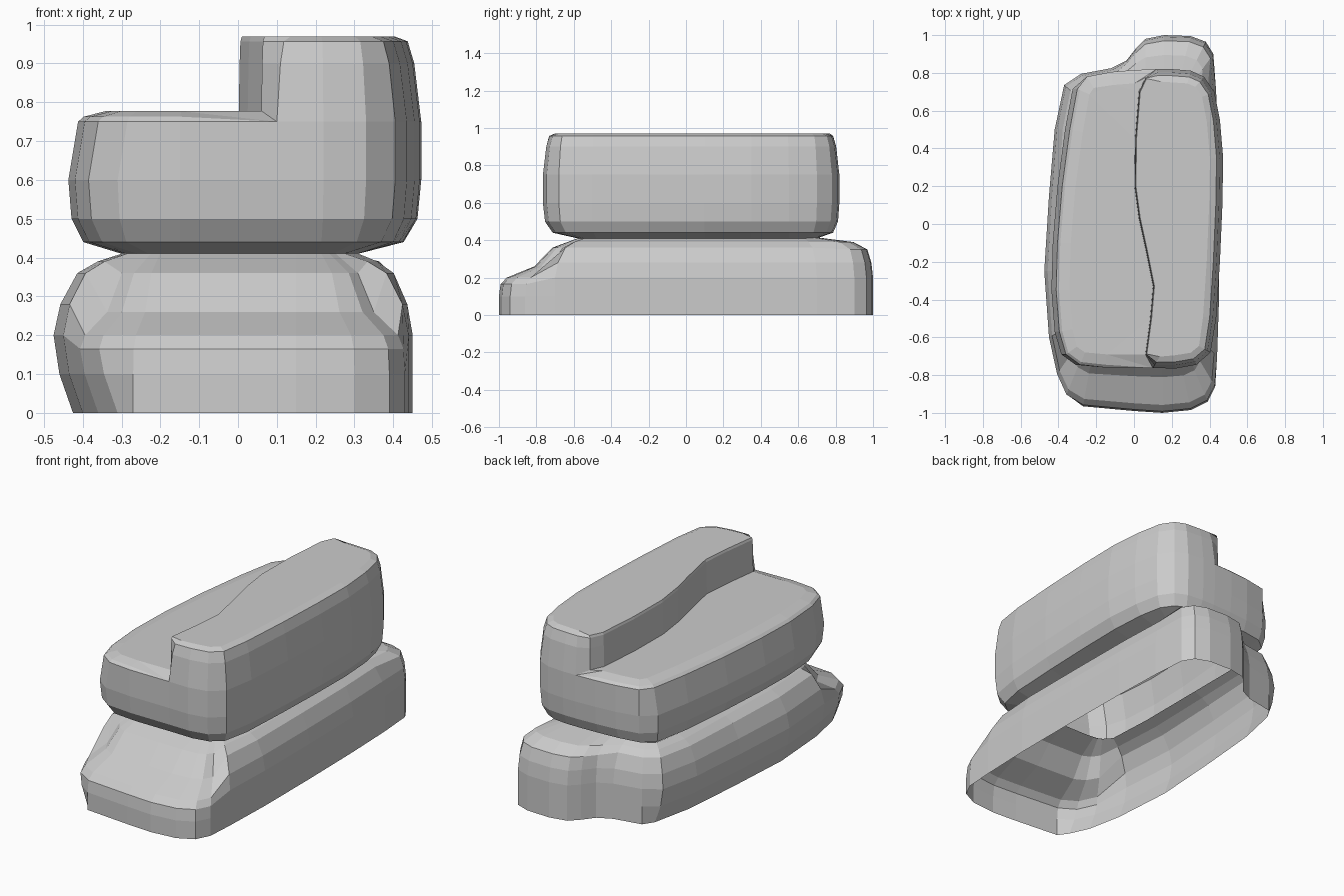
import bpy, bmesh
from mathutils import Vector

if "Cube" in bpy.data.objects:
    bpy.data.objects.remove(bpy.data.objects["Cube"])


def neck(p):
    """Nearest point on the rounded rectangle where the two parts meet."""
    c = Vector((min(max(p.x, -0.18), 0.19), min(max(p.y, -0.46), 0.58)))
    return c + (p - c).normalized() * 0.12


def bridge(bm, a, b):
    """Join two closed rings; rings may share vertices."""
    n = len(a)
    for i in range(n):
        j = (i + 1) % n
        vs = list(dict.fromkeys((a[i], a[j], b[j], b[i])))
        if len(vs) > 2 and not bm.faces.get(vs):
            bm.faces.new(vs)


def inset_ring(bm, loop, base, weights, d, z):
    """Inward copy of a counter-clockwise loop; weight 0 keeps the vertex."""
    out, n = [], len(loop)
    for i, w in enumerate(weights):
        if w == 0:
            out.append(base[i])
            continue
        p = loop[i]
        e1 = (p - loop[i - 1]).normalized()
        e2 = (loop[(i + 1) % n] - p).normalized()
        t = (e1 + e2).normalized()
        q = p + Vector((-t.y, t.x)) * d * w
        out.append(bm.verts.new((q.x, q.y, z)))
    return out


def finish(bm, name):
    bmesh.ops.recalc_face_normals(bm, faces=bm.faces[:])
    me = bpy.data.meshes.new(name)
    bm.to_mesh(me)
    bm.free()
    ob = bpy.data.objects.new(name, me)
    bpy.context.collection.objects.link(ob)
    return ob


# Lower body: open shell with a front ledge and a lobe at the back
P = [Vector(p) for p in (
    (-.27, -.965), (0, -.99), (.15, -1), (.3, -.985), (.39, -.94), (.43, -.86),
    (.44, -.7), (.45, -.4), (.45, 0), (.445, .4), (.435, .7), (.42, .9),
    (.38, .965), (.3, .995), (.16, 1), (.06, .98), (.01, .93), (-.04, .865),
    (-.12, .825), (-.28, .795), (-.37, .735), (-.42, .5), (-.45, .15),
    (-.475, -.25), (-.45, -.6), (-.41, -.8), (-.36, -.91))]
SIDE = ((0, 0), (.1, 0), (.2, 0), (.28, .1), (.36, .35), (.39, .65), (.41, 1))
FRONT = ((0, 0), (.1, 0), (.165, .02), (.2, .1), (.26, .45), (.36, .68), (.41, 1))
BACK = ((0, 0), (.1, 0), (.2, 0), (.28, .03), (.35, .1), (.39, .35), (.415, 1))
bm = bmesh.new()
prev = None
for k in range(7):
    ring = []
    for p in P:
        z, t = (FRONT if p.y < -.75 else BACK if p.y > .84 else SIDE)[k]
        q = p.lerp(neck(p), t)
        if p.x < -.3:                       # left side tapers in at the foot
            q.x += (.05, .015, 0, 0, 0, 0, 0)[k]
        ring.append(bm.verts.new((q.x, q.y, z)))
    if prev:
        bridge(bm, prev, ring)
    prev = ring
finish(bm, "lower_body")

# Upper body: outline from the front split, round the right, to the back split
RIGHT = [Vector(p) for p in (
    (.1, -.762), (.22, -.765), (.33, -.745), (.405, -.68), (.435, -.5),
    (.455, -.2), (.468, .1), (.472, .35), (.455, .55), (.425, .7),
    (.37, .78), (.3, .812), (.2, .82), (.12, .82))]
LEFT = [Vector(p) for p in (
    (0, .815), (-.12, .805), (-.25, .78), (-.325, .715), (-.365, .5),
    (-.405, .2), (-.43, -.1), (-.437, -.35), (-.42, -.57), (-.385, -.69),
    (-.31, -.745), (-.15, -.76))]
STEP = [Vector(p) for p in (
    (.06, .775), (.025, .7), (.005, .45), (.002, .2), (.025, .03), (.06, -.13),
    (.1, -.33), (.085, -.5), (.06, -.69))]
U = RIGHT + LEFT
bm = bmesh.new()
prev = None
for z, t, side in ((.41, 1, 0), (.44, .28, 0), (.5, .06, 0), (.6, 0, 0), (.75, 0, .025)):
    ring = []
    for p in U:
        q = p.lerp(neck(p), t)
        if p.x < -.3:
            q.x += side
        ring.append(bm.verts.new((q.x, q.y, z)))
    if prev:
        bridge(bm, prev, ring)
    prev = ring
nr, ns = len(RIGHT), len(STEP)
step = [bm.verts.new((p.x, p.y, .778)) for p in STEP]

# Raised right half
base = prev[:nr] + step
loop = RIGHT + STEP
w = [1] * nr + [.12] * ns
last = base
for d, z in ((.018, .9), (.035, .957), (.07, .97)):
    ring = inset_ring(bm, loop, base, w, d, z)
    bridge(bm, last, ring)
    last = ring
bm.faces.new(last)

# Low left half, rounded only along its outer edge
base = prev[nr - 1:] + [prev[0]] + step[::-1]
loop = [v.co.to_2d() for v in base]
w = [0] + [1] * len(LEFT) + [0] * (ns + 1)
last = base
for d, z in ((.015, .763), (.07, .777)):
    ring = inset_ring(bm, loop, base, w, d, z)
    bridge(bm, last, ring)
    last = ring
bmesh.ops.triangulate(bm, faces=[bm.faces.new(last)])
finish(bm, "upper_body")
